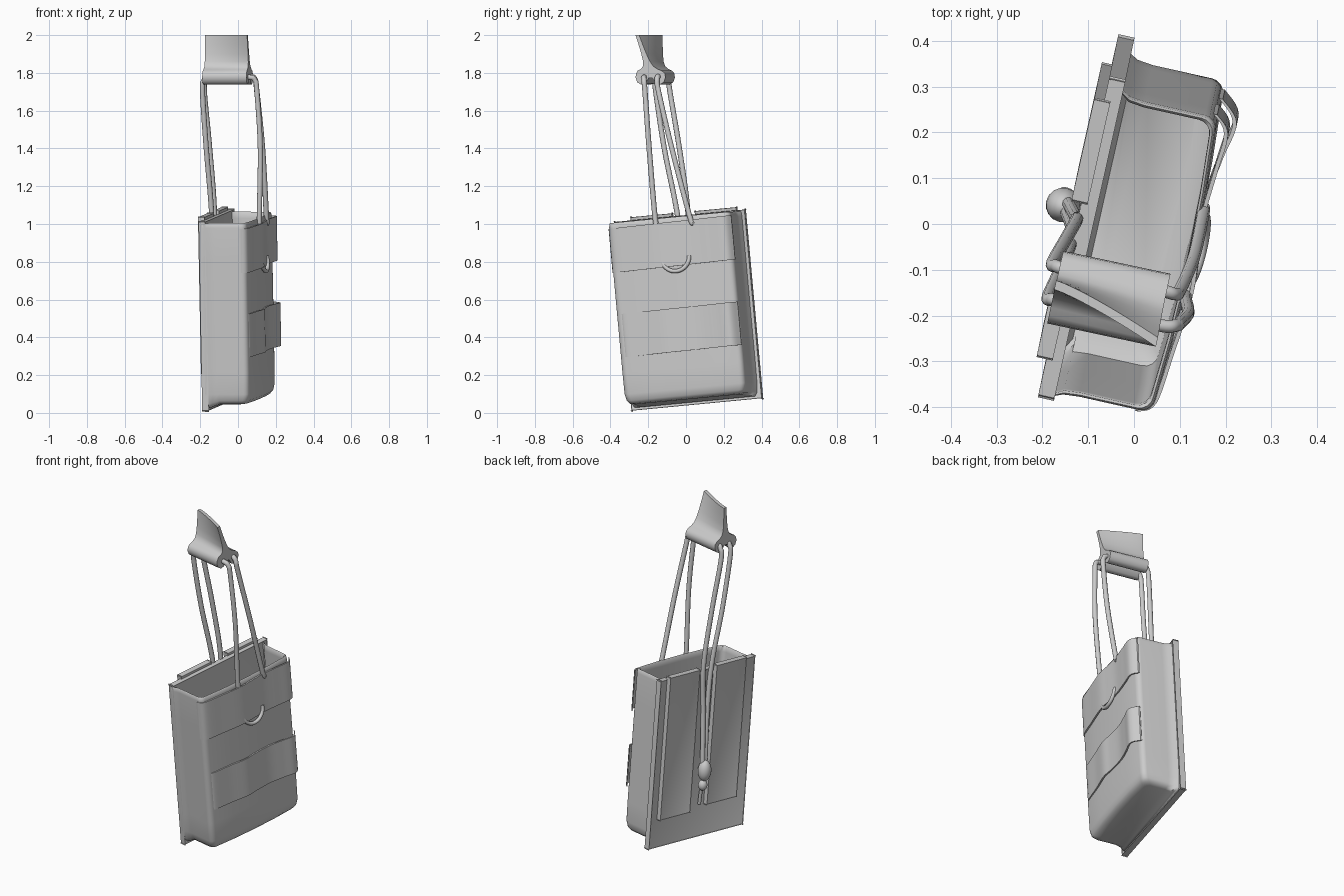
import bpy, bmesh, math
from mathutils import Vector

if "Cube" in bpy.data.objects:
    bpy.data.objects.remove(bpy.data.objects["Cube"])

# Tilted bag frame: u along width, v through thickness, w up
U = Vector((0.217, 0.97, 0.093)).normalized()
W = Vector((-0.02, -0.095, 0.995)).normalized()
V = U.cross(W).normalized()
W = V.cross(U)
O = Vector((-0.172, -0.285, 0.012))

mat = bpy.data.materials.new("grey_fabric")
mat.diffuse_color = (0.6, 0.6, 0.6, 1)
mat.use_nodes = True
mat.node_tree.nodes["Principled BSDF"].inputs["Base Color"].default_value = mat.diffuse_color


def P(u, v, w):
    return O + U * u + V * v + W * w


def finish(ob, angle=40):
    ob.data.materials.append(mat)
    bpy.ops.object.select_all(action='DESELECT')
    ob.select_set(True)
    bpy.context.view_layer.objects.active = ob
    if ob.type == 'MESH':
        bpy.ops.object.shade_smooth_by_angle(angle=math.radians(angle))
    return ob


def mesh_object(name, bm):
    bmesh.ops.recalc_face_normals(bm, faces=bm.faces)
    me = bpy.data.meshes.new(name)
    bm.to_mesh(me)
    bm.free()
    ob = bpy.data.objects.new(name, me)
    bpy.context.collection.objects.link(ob)
    return ob


def loft(name, rings, angle=40):
    """Skin a list of equal-length closed point rings and cap the ends."""
    bm = bmesh.new()
    vs = [[bm.verts.new(p) for p in r] for r in rings]
    n = len(rings[0])
    for a, b in zip(vs, vs[1:]):
        for i in range(n):
            j = (i + 1) % n
            bm.faces.new((a[i], a[j], b[j], b[i]))
    bm.faces.new(vs[0])
    bm.faces.new(vs[-1])
    return finish(mesh_object(name, bm), angle)


def smooth_path(pts, n=8):
    """Catmull-Rom through 3D points."""
    pts = [Vector(p) for p in pts]
    q = [pts[0]] + pts + [pts[-1]]
    out = []
    for i in range(1, len(q) - 2):
        a, b, c, d = q[i - 1:i + 3]
        for k in range(n):
            t = k / n
            out.append(0.5 * (2 * b + (c - a) * t + (2 * a - 5 * b + 4 * c - d) * t * t
                              + (3 * b - a - 3 * c + d) * t ** 3))
    return out + [pts[-1]]


def cord(name, pts, r):
    cu = bpy.data.curves.new(name, 'CURVE')
    cu.dimensions = '3D'
    cu.bevel_depth = r
    cu.bevel_resolution = 3
    cu.use_fill_caps = True
    path = smooth_path(pts)
    sp = cu.splines.new('POLY')
    sp.points.add(len(path) - 1)
    for p, co in zip(sp.points, path):
        p.co = (*co, 1)
    sp.use_smooth = True
    ob = bpy.data.objects.new(name, cu)
    bpy.context.collection.objects.link(ob)
    return finish(ob)


def slab(name, u, v, w, bevel):
    bm = bmesh.new()
    bmesh.ops.create_cube(bm, size=1)
    for x in bm.verts:
        x.co = P(*[a + (c + 0.5) * (b - a) for (a, b), c in zip((u, v, w), x.co)])
    bmesh.ops.bevel(bm, geom=bm.edges[:], offset=bevel, segments=2, profile=0.5, affect='EDGES')
    return finish(mesh_object(name, bm))


# Open pouch: outer wall down to a soft base, inner wall back up to the rim,
# flaring out into the flange where it meets the back panel
def section(inset, w):
    u0, u1, v1, r = 0.012 + inset, 0.675 - inset, 0.234 - inset, 0.03
    arc = (0, .4, .8, 1.2, 1.57)
    flare = [(0.014, inset * 0.6), (0.012, 0.012 + inset * 0.6), (0.003, 0.035), (0, 0.07)]
    pts = [(u0 - f, v) for f, v in flare]
    pts += [(u0 + r - r * math.cos(t), v1 - r + r * math.sin(t)) for t in arc]
    pts += [(u0 + (u1 - u0) * f, v1 + 0.012 * math.sin(math.pi * f)) for f in (.25, .5, .75)]
    pts += [(u1 - r + r * math.sin(t), v1 - r + r * math.cos(t)) for t in arc]
    pts += [(u1 + f * 1.4, v) for f, v in reversed(flare)]
    drop = 0.025 if w < 0.06 else 0
    return [P(a, b, w - drop * max(0, 1 - b / 0.06)) for a, b in pts]


outer = [(0.045, 0.028), (0.022, 0.033), (0.008, 0.05), (0.001, 0.085), (0, 0.2), (0, 0.5), (0, 0.8),
         (0.0, 0.97), (0.002, 0.99), (0.006, 0.995)]
inner = [(0.011, 0.99), (0.012, 0.96), (0.012, 0.5), (0.014, 0.09), (0.05, 0.061)]
loft("pouch_body", [section(i, w) for i, w in outer + inner], 50)

# Back panel projecting past the pouch as a flange
slab("back_panel", (0, 0.71), (-0.012, 0.012), (0, 1.003), 0.006)

# Vertical webbing on the back panel, standing a little above the rim
for name, a, b, low in (("back_strap_far", 0.435, 0.66, 0.17), ("back_strap_near", 0.085, 0.31, 0.19)):
    slab(name, (a, b), (-0.036, -0.008), (low, 1.02), 0.004)


# Wavy horizontal webbing across the front
def front_strap(name, wave, w0, w1, rise):
    path = smooth_path([(u, v, 0) for u, v in wave], 6)
    rings = []
    for p in path:
        s = rise * p.x
        rings.append([P(p.x, p.y + d, w + s) for d, w in ((0, w0), (0, w1), (-0.009, w1), (-0.009, w0))])
    loft(name, rings)


front_strap("upper_front_strap", [(0.008, 0.205), (0.035, 0.238), (0.15, 0.252), (0.28, 0.264), (0.37, 0.258),
            (0.46, 0.252), (0.56, 0.258), (0.645, 0.262), (0.682, 0.23)], 0.73, 0.965, 0.015)
front_strap("lower_front_strap", [(0.035, 0.225), (0.06, 0.24), (0.17, 0.25), (0.28, 0.264), (0.36, 0.256),
            (0.46, 0.252), (0.55, 0.264), (0.63, 0.276), (0.675, 0.235)], 0.28, 0.51, 0.01)

# Ring hanging below the upper strap
cord("front_ring", [P(0.365 + 0.075 * math.cos(t * math.pi / 10), 0.25 - 0.012 * math.sin(t * math.pi / 10),
                      0.783 + 0.075 * math.sin(t * math.pi / 10)) for t in range(10, 21)], 0.011)

# Two cord loops from the front, through the handle sleeves, and down the back
cord("cord_loop_near", [P(0.285, 0.25, 0.95), P(0.275, 0.25, 1.0), (0.118, -0.195, 1.40), (0.10, -0.217, 1.70),
     (0.09, -0.222, 1.76), (0.06, -0.222, 1.777), (-0.05, -0.196, 1.777), (-0.155, -0.170, 1.777),
     (-0.180, -0.165, 1.76), (-0.188, -0.16, 1.70), (-0.168, -0.115, 1.4), P(0.335, -0.022, 1.03),
     P(0.345, -0.024, 0.75), P(0.352, -0.045, 0.45)], 0.014)
cord("cord_loop_far", [P(0.475, 0.245, 0.95), P(0.46, 0.247, 1.0), (0.13, -0.075, 1.40), (0.10, -0.145, 1.70),
     (0.09, -0.153, 1.765), (0.06, -0.145, 1.782), (-0.05, -0.12, 1.782), (-0.145, -0.10, 1.782),
     (-0.17, -0.092, 1.765), (-0.178, -0.085, 1.70), (-0.15, -0.035, 1.4), P(0.395, -0.02, 1.03),
     P(0.375, -0.024, 0.75), P(0.372, -0.045, 0.45)], 0.014)

# Cord stopper, knot and tail on the back
for name, u, w, r, h in (("cord_stopper", 0.362, 0.41, 0.038, 0.062), ("cord_knot", 0.368, 0.325, 0.026, 0.032)):
    bm = bmesh.new()
    bmesh.ops.create_uvsphere(bm, u_segments=16, v_segments=10, radius=1)
    for x in bm.verts:
        x.co = P(u + x.co.x * r, -0.055 + x.co.y * r, w + x.co.z * h)
    finish(mesh_object(name, bm), 60)
cord("cord_tail", [P(0.365, -0.05, 0.34), P(0.36, -0.035, 0.27), P(0.355, -0.025, 0.2)], 0.01)

# Handle: twisted tab above a pair of sleeves, section is (offset across, height)
half = [(0.011, 2.0), (0.012, 1.95), (0.015, 1.90), (0.02, 1.86), (0.03, 1.835), (0.05, 1.82), (0.07, 1.812),
        (0.085, 1.797), (0.088, 1.775), (0.078, 1.75), (0.055, 1.738), (0.03, 1.745), (0.012, 1.772)]
profile = half + [(-s, z) for s, z in reversed(half)]
rings = []
for k in range(13):
    f = k / 12
    ring = []
    for s, z in profile:
        lift = max(0, (z - 1.80) / 0.2)
        x = -0.172 + 0.234 * f - 0.012 * lift * f
        y = -0.138 - 0.05 * f + (0.005 - 0.075 * f ** 1.3) * lift
        ring.append((x + 0.2 * s, y + s * 0.9, z))
    rings.append(ring)
loft("handle_tab", rings, 50)
